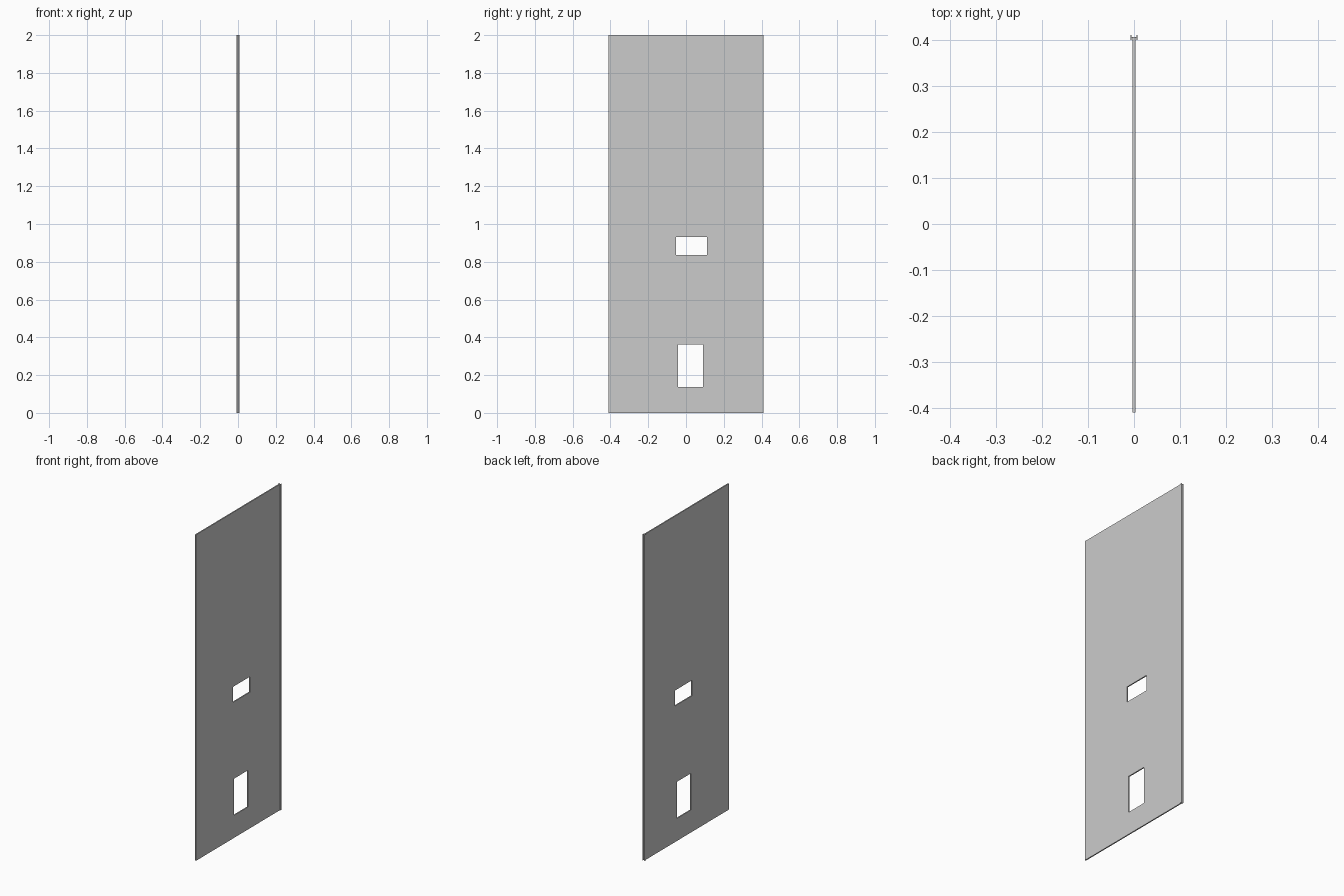
import bpy, bmesh

if "Cube" in bpy.data.objects:
    bpy.data.objects.remove(bpy.data.objects["Cube"])


def box(name, lo, hi):
    """Axis-aligned box from two opposite corners."""
    bm = bmesh.new()
    bmesh.ops.create_cube(bm, size=1)
    for v in bm.verts:
        v.co = [(a + b) / 2 + c * (b - a) for a, b, c in zip(lo, hi, v.co)]
    me = bpy.data.meshes.new(name)
    bm.to_mesh(me)
    bm.free()
    ob = bpy.data.objects.new(name, me)
    bpy.context.collection.objects.link(ob)
    return ob


def extrude_profile(name, points, height):
    """Vertical extrusion of a closed xy outline."""
    bm = bmesh.new()
    face = bm.faces.new([bm.verts.new((x, y, 0)) for x, y in points])
    geom = bmesh.ops.extrude_face_region(bm, geom=[face])["geom"]
    for v in geom:
        if isinstance(v, bmesh.types.BMVert):
            v.co.z = height
    bmesh.ops.recalc_face_normals(bm, faces=bm.faces)
    me = bpy.data.meshes.new(name)
    bm.to_mesh(me)
    bm.free()
    ob = bpy.data.objects.new(name, me)
    bpy.context.collection.objects.link(ob)
    return ob


HEIGHT = 2.0
T = 0.0036  # half thickness of the panel

# Tall thin wall panel
panel = box("wall_panel", (-T, -0.41, 0), (T, 0.404, HEIGHT))

# Rectangular openings: y range, z range
openings = {
    "upper_opening_cutter": (-0.053, 0.11, 0.835, 0.93),
    "lower_opening_cutter": (-0.042, 0.09, 0.138, 0.363),
}
for name, (y0, y1, z0, z1) in openings.items():
    cutter = box(name, (-0.05, y0, z0), (0.05, y1, z1))
    cutter.hide_render = True
    cutter.hide_set(True)
    cut = panel.modifiers.new(name, 'BOOLEAN')
    cut.operation = 'DIFFERENCE'
    cut.solver = 'EXACT'
    cut.object = cutter

# H-shaped joining strip along the rear edge, open groove facing +y
OUT, IN = 0.0075, 0.0055
Y0, W0, W1, Y1 = 0.4, 0.404, 0.406, 0.411
half = [(IN, W0), (IN, Y0), (OUT, Y0), (OUT, Y1), (IN, Y1), (IN, W1)]
outline = half + [(-x, y) for x, y in reversed(half)]
extrude_profile("joining_strip", outline, HEIGHT)
